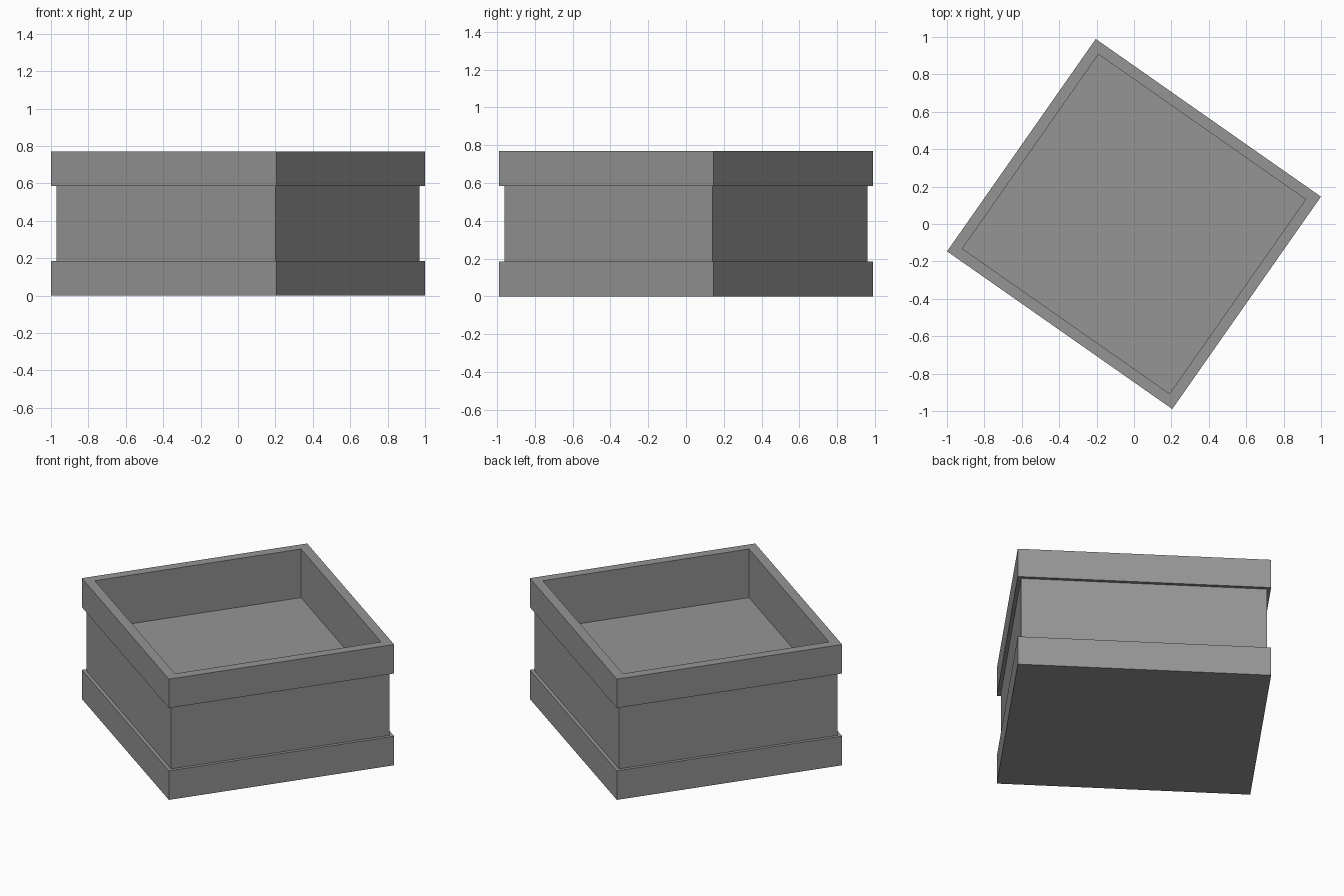
import bpy
import bmesh
from math import radians
from mathutils import Matrix

cube = bpy.data.objects.get("Cube")
if cube:
    bpy.data.objects.remove(cube, do_unlink=True)

HALF_X, HALF_Y = 0.735, 0.693
BAND, WALL = 0.021, 0.059          # inset of the body, thickness of the rim
BASE_TOP, RIM_BOTTOM, TOP, FLOOR = 0.185, 0.585, 0.77, 0.46


def material(name, colour):
    mat = bpy.data.materials.new(name)
    mat.use_nodes = True
    mat.diffuse_color = colour
    mat.node_tree.nodes["Principled BSDF"].inputs["Base Color"].default_value = colour
    return mat


def rectangular_loft(name, profile, mat):
    """Loft rectangular rings given as (inset, height), capping both ends."""
    bm = bmesh.new()
    rings = []
    for inset, z in profile:
        x, y = HALF_X - inset, HALF_Y - inset
        corners = ((-x, -y), (x, -y), (x, y), (-x, y))
        rings.append([bm.verts.new((cx, cy, z)) for cx, cy in corners])
    for low, high in zip(rings, rings[1:]):
        for i in range(4):
            j = (i + 1) % 4
            bm.faces.new((low[i], low[j], high[j], high[i]))
    bm.faces.new(rings[0][::-1])
    bm.faces.new(rings[-1])
    bmesh.ops.transform(bm, matrix=Matrix.Rotation(radians(-35), 4, "Z"), verts=bm.verts)
    bmesh.ops.recalc_face_normals(bm, faces=bm.faces)
    mesh = bpy.data.meshes.new(name)
    bm.to_mesh(mesh)
    bm.free()
    mesh.materials.append(mat)
    obj = bpy.data.objects.new(name, mesh)
    bpy.context.collection.objects.link(obj)
    return obj


grey = material("plain grey", (0.3, 0.3, 0.3, 1))

# Open box: base band, recessed body, rim band, then down the inside to the floor
rectangular_loft("open_box", [
    (0, 0), (0, BASE_TOP),
    (BAND, BASE_TOP), (BAND, RIM_BOTTOM),
    (0, RIM_BOTTOM), (0, TOP),
    (WALL, TOP), (WALL, FLOOR),
], grey)
